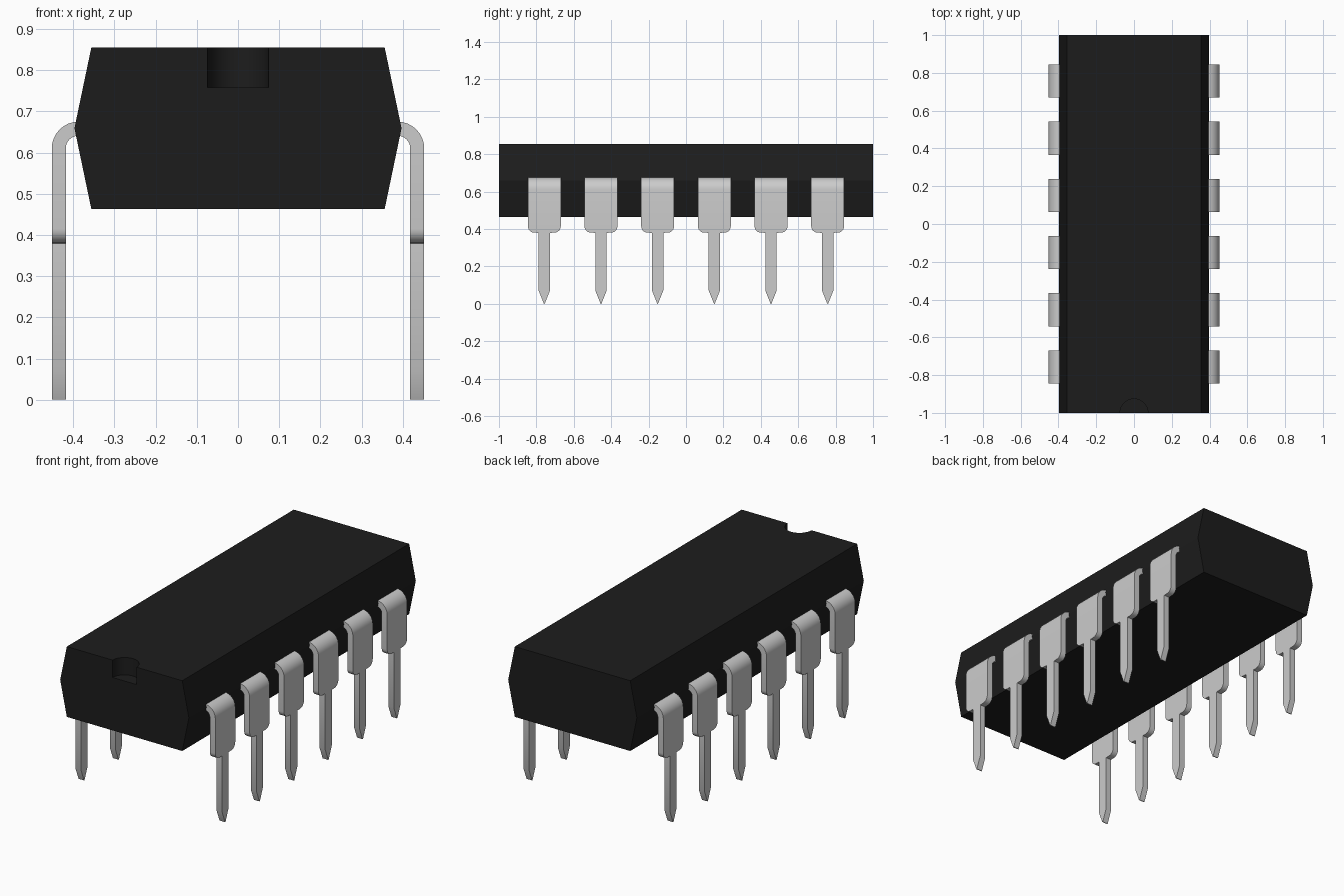
import bpy, bmesh, math

if "Cube" in bpy.data.objects:
    bpy.data.objects.remove(bpy.data.objects["Cube"])


def material(name, v):
    m = bpy.data.materials.new(name)
    m.diffuse_color = (v, v, v, 1)
    m.use_nodes = True
    m.node_tree.nodes["Principled BSDF"].inputs["Base Color"].default_value = m.diffuse_color
    return m


def make_object(name, bm, mat=None):
    bmesh.ops.recalc_face_normals(bm, faces=bm.faces)
    me = bpy.data.meshes.new(name)
    bm.to_mesh(me)
    bm.free()
    if mat:
        me.materials.append(mat)
    ob = bpy.data.objects.new(name, me)
    bpy.context.collection.objects.link(ob)
    return ob


def shade(ob, angle=30):
    bpy.ops.object.select_all(action='DESELECT')
    ob.select_set(True)
    bpy.context.view_layer.objects.active = ob
    bpy.ops.object.shade_smooth_by_angle(angle=math.radians(angle))


black = material("black_plastic", 0.012)

# Body: six-sided section extruded along y
section = [(0.356, 0.463), (0.397, 0.659), (0.356, 0.855),
           (-0.356, 0.855), (-0.397, 0.659), (-0.356, 0.463)]
bm = bmesh.new()
face = bm.faces.new([bm.verts.new((x, -1, z)) for x, z in section])
ext = bmesh.ops.extrude_face_region(bm, geom=[face])
bmesh.ops.translate(bm, vec=(0, 2, 0),
                    verts=[g for g in ext["geom"] if isinstance(g, bmesh.types.BMVert)])
body = make_object("body", bm, black)

# Half-round notch in the top front edge
bpy.ops.mesh.primitive_cylinder_add(vertices=32, radius=0.074, depth=0.4,
                                    location=(0, -1, 0.758 + 0.2))
cutter = bpy.context.object
cutter.name = "notch_cutter"
cutter.data.materials.append(black)
cutter.hide_render = True
cutter.hide_set(True)
cut = body.modifiers.new("notch", 'BOOLEAN')
cut.operation = 'DIFFERENCE'
cut.solver = 'EXACT'
cut.object = cutter
bpy.context.view_layer.objects.active = body
bpy.ops.object.modifier_apply(modifier="notch")
bpy.data.objects.remove(cutter)
shade(body, 20)

# Pin stations from body to tip: (outer x, outer z, inner x, inner z, half width)
OUT, INN, WIDE, NARROW = 0.452, 0.418, 0.088, 0.030
BEND_X, BEND_Z, ROUND = 0.387, 0.610, 0.035
rows = [(0.36, BEND_Z + OUT - BEND_X, 0.36, BEND_Z + INN - BEND_X, WIDE)]
for i in range(9):
    a = math.pi / 2 * (1 - i / 8)
    c, s = math.cos(a), math.sin(a)
    rows.append((BEND_X + (OUT - BEND_X) * c, BEND_Z + (OUT - BEND_X) * s,
                 BEND_X + (INN - BEND_X) * c, BEND_Z + (INN - BEND_X) * s, WIDE))
for i in range(7):
    a = math.pi / 2 * i / 6
    z = 0.38 + ROUND * (1 - math.sin(a))
    rows.append((OUT, z, INN, z, WIDE - ROUND * (1 - math.cos(a))))
for z, w in ((0.3795, NARROW), (0.07, NARROW), (0.0, 0.002)):
    rows.append((OUT, z, INN, z, w))

bm = bmesh.new()
rings = [[bm.verts.new(p) for p in ((xo, -w, zo), (xo, w, zo), (xi, w, zi), (xi, -w, zi))]
         for xo, zo, xi, zi, w in rows]
for a, b in zip(rings, rings[1:]):
    for k in range(4):
        n = (k + 1) % 4
        bm.faces.new((a[k], a[n], b[n], b[k]))
bm.faces.new(rings[0])
bm.faces.new(rings[-1])
first = make_object("pin_pair_1", bm)
shade(first)

# Six pairs along the body, each mirrored across x
for i in range(6):
    pin = first if i == 0 else bpy.data.objects.new(f"pin_pair_{i + 1}", first.data)
    if i:
        bpy.context.collection.objects.link(pin)
    pin.location.y = (i - 2.5) * 0.303
    pin.modifiers.new("other_side", 'MIRROR')
